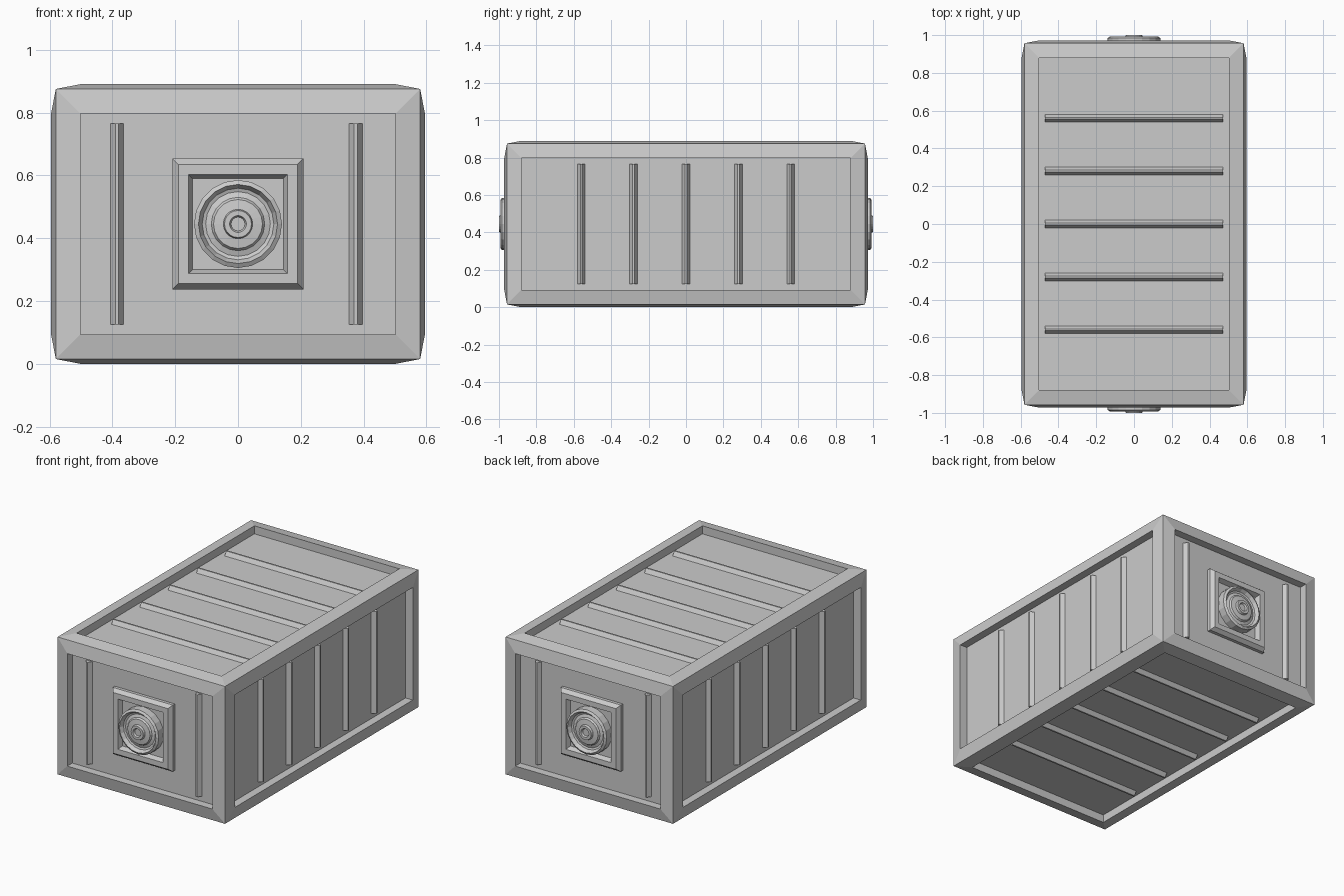
import bpy, bmesh, math
from mathutils import Vector

if "Cube" in bpy.data.objects:
    bpy.data.objects.remove(bpy.data.objects["Cube"])

HX, HY, H, RISE, RECESS = 0.58, 0.957, 0.89, 0.015, 0.05
CZ = H / 2
FRAME = 0.11


def finish(bm, name):
    bmesh.ops.recalc_face_normals(bm, faces=bm.faces)
    me = bpy.data.meshes.new(name)
    bm.to_mesh(me)
    bm.free()
    ob = bpy.data.objects.new(name, me)
    bpy.context.collection.objects.link(ob)
    return ob


def loft(bm, rings, cap_start=True, cap_end=True):
    vs = [[bm.verts.new(p) for p in r] for r in rings]
    n = len(vs[0])
    for a, b in zip(vs, vs[1:]):
        for i in range(n):
            j = (i + 1) % n
            bm.faces.new((a[i], a[j], b[j], b[i]))
    if cap_start:
        bm.faces.new(vs[0])
    if cap_end:
        bm.faces.new(vs[-1])


def batten(bm, base, normal, along, length, width=0.042, height=0.025):
    # trapezoid strip lying on a panel
    base, n, a = Vector(base), Vector(normal), Vector(along)
    c = n.cross(a)
    prof = [(-width / 2, -0.01), (-width / 2, 0), (-width * 0.12, height),
            (width * 0.12, height), (width / 2, 0), (width / 2, -0.01)]
    loft(bm, [[base + c * u + n * v + a * s * length / 2 for u, v in prof]
              for s in (-1, 1)])


# crate body: slightly domed frame on every face around a sunken panel
bm = bmesh.new()
bmesh.ops.create_cube(bm, size=1)
for v in bm.verts:
    v.co = (v.co.x * 2 * HX, v.co.y * 2 * HY, v.co.z * (H - 2 * RISE) + CZ)
panels = list(bm.faces)
bmesh.ops.inset_individual(bm, faces=panels, thickness=FRAME, depth=RISE)
ext = bmesh.ops.extrude_discrete_faces(bm, faces=panels)
bm.normal_update()
for f in ext['faces']:
    n = f.normal.copy()
    for v in f.verts:
        v.co -= n * RECESS
finish(bm, "crate_body")

# panel battens: five across each long face, two on each end
px, py, pz = HX + RISE - RECESS, HY + RISE - RECESS, CZ - RECESS
wide, tall = 2 * (HX - FRAME), H - 2 * RISE - 2 * FRAME
bm = bmesh.new()
for s in (-1, 1):
    for i in range(-2, 3):
        y = i * 0.28
        batten(bm, (0, y, CZ + s * pz), (0, 0, s), (1, 0, 0), wide)
        batten(bm, (s * px, y, CZ), (s, 0, 0), (0, 0, 1), tall)
    for x in (-0.385, 0.375):
        batten(bm, (x, s * py, CZ), (0, s, 0), (0, 0, 1), tall)
finish(bm, "panel_battens")

# square plate and round latch on both ends
plate = [(0.208, py - 0.01), (0.208, py + 0.02), (0.19, 0.965),
         (0.157, 0.965), (0.145, 0.935), (0.02, 0.935)]
dial = [(0.14, 0.92), (0.14, 0.984), (0.126, 0.993), (0.114, 0.97),
        (0.103, 0.966), (0.085, 0.972), (0.078, 0.982), (0.047, 0.986),
        (0.043, 1.0), (0.027, 1.0), (0.022, 0.99)]
for s, end in ((-1, "front"), (1, "back")):
    bm = bmesh.new()
    loft(bm, [[(cx * r, s * y, CZ + cz * r) for cx, cz in
               ((-1, -1), (1, -1), (1, 1), (-1, 1))] for r, y in plate])
    finish(bm, end + "_plate")
    bm = bmesh.new()
    loft(bm, [[(r * math.cos(k * math.tau / 20), s * y,
                CZ + r * math.sin(k * math.tau / 20)) for k in range(20)]
              for r, y in dial])
    finish(bm, end + "_latch_dial")
